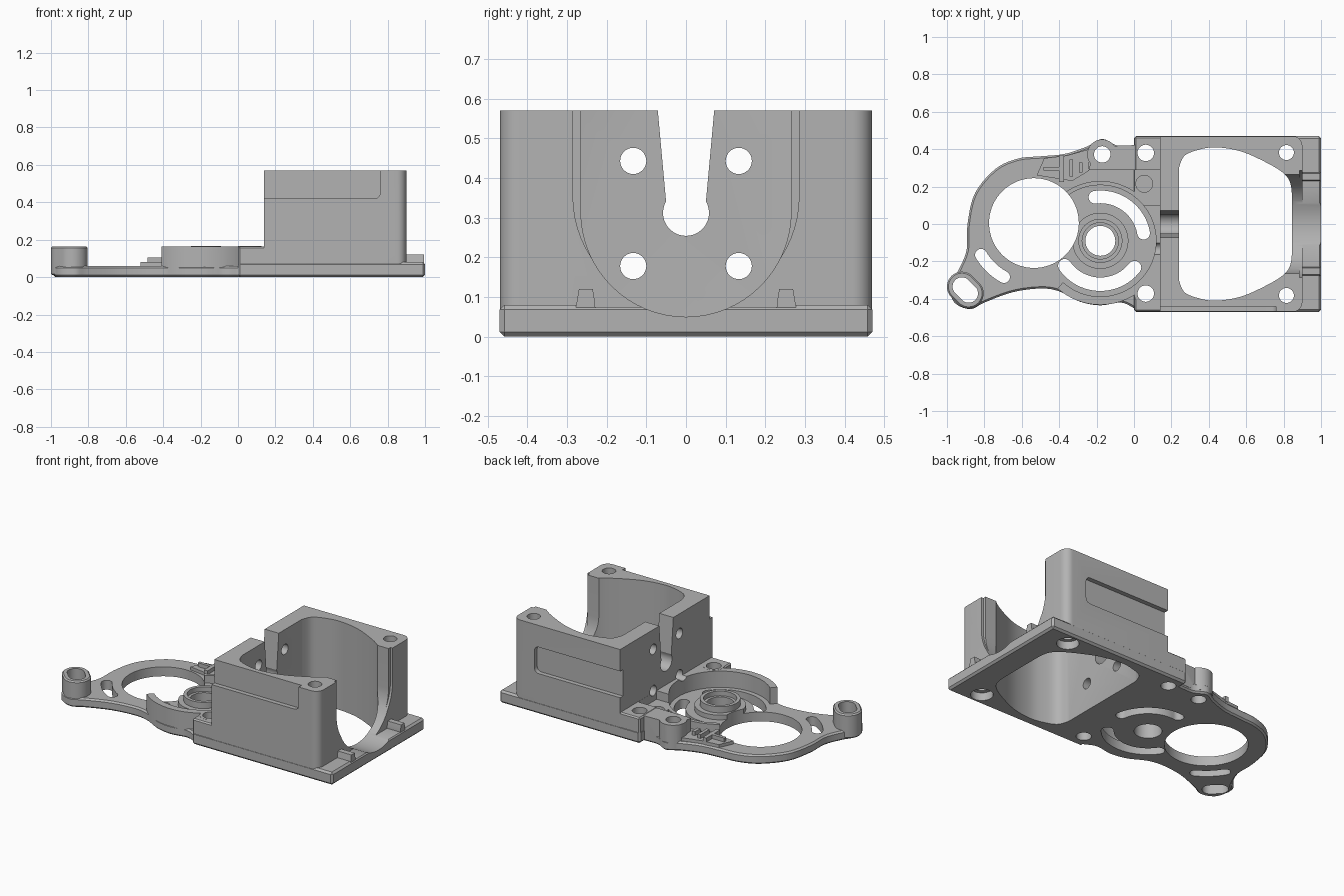
import bpy, bmesh
from math import sin, cos, radians, pi
from mathutils import Vector

if "Cube" in bpy.data.objects:
    bpy.data.objects.remove(bpy.data.objects["Cube"], do_unlink=True)

grey = bpy.data.materials.new("cast_grey")
grey.use_nodes = True
grey.diffuse_color = (0.45, 0.45, 0.45, 1)
grey.node_tree.nodes["Principled BSDF"].inputs["Base Color"].default_value = (0.45, 0.45, 0.45, 1)


# 2D outline helpers
def arc(cx, cy, r, a0, a1, n=24):
    return [(cx + r * cos(radians(a0 + (a1 - a0) * i / n)),
             cy + r * sin(radians(a0 + (a1 - a0) * i / n))) for i in range(n + 1)]


def circle(cx, cy, r, n=48):
    return arc(cx, cy, r, 0, 360, n)[:-1]


def rect(x0, y0, x1, y1):
    return [(x0, y0), (x1, y0), (x1, y1), (x0, y1)]


def fan(cx, cy, r, a0, a1):
    return [(cx, cy)] + arc(cx, cy, r, a0, a1, 40)


def arc_slot(cx, cy, r, w, a0, a1):
    """Curved slot with round ends."""
    end = (cx + r * cos(radians(a1)), cy + r * sin(radians(a1)))
    start = (cx + r * cos(radians(a0)), cy + r * sin(radians(a0)))
    return (arc(cx, cy, r + w, a0, a1) + arc(*end, w, a1, a1 + 180, 10)[1:-1]
            + arc(cx, cy, r - w, a1, a0) + arc(*start, w, a0 + 180, a0 + 360, 10)[1:-1])


def capsule(cx, cy, d, r):
    """Slanted round-ended slot, running down to the right."""
    return arc(cx + d, cy - d, r, -135, 45) + arc(cx - d, cy + d, r, 45, 225)


def smooth(pts, n=5):
    """Open Catmull-Rom curve through the points."""
    p = [Vector(q) for q in [pts[0]] + pts + [pts[-1]]]
    out = []
    for a, b, c, d in zip(p, p[1:], p[2:], p[3:]):
        for i in range(n):
            t = i / n
            v = 0.5 * (2 * b + (c - a) * t + (2 * a - 5 * b + 4 * c - d) * t ** 2
                       + (3 * b - a - 3 * c + d) * t ** 3)
            out.append(tuple(v))
    return out + [pts[-1]]


# Solid helpers
AXES = {"z": lambda u, v, w: (u, v, w),
        "x": lambda u, v, w: (w, u, v),
        "y": lambda u, v, w: (u, w, v)}


def prism(name, pts, lo, hi, axis="z", bevel=0):
    bm = bmesh.new()
    place = AXES[axis]
    face = bm.faces.new([bm.verts.new(place(u, v, lo)) for u, v in pts])
    ext = bmesh.ops.extrude_face_region(bm, geom=[face])
    verts = [g for g in ext["geom"] if isinstance(g, bmesh.types.BMVert)]
    bmesh.ops.translate(bm, verts=verts, vec=place(0, 0, hi - lo))
    bmesh.ops.recalc_face_normals(bm, faces=bm.faces)
    mesh = bpy.data.meshes.new(name)
    bm.to_mesh(mesh)
    bm.free()
    mesh.materials.append(grey)
    ob = bpy.data.objects.new(name, mesh)
    bpy.context.collection.objects.link(ob)
    if bevel:
        mod = ob.modifiers.new("edge", "BEVEL")
        mod.width, mod.segments, mod.angle_limit = bevel, 1, radians(60)
        apply(ob, mod)
    return ob


def apply(ob, mod):
    with bpy.context.temp_override(object=ob, active_object=ob):
        bpy.ops.object.modifier_apply(modifier=mod.name)


def combine(op, pts, lo, hi, axis="z", bevel=0):
    tool = prism("tool", pts, lo, hi, axis, bevel)
    mod = body.modifiers.new("shape", "BOOLEAN")
    mod.operation, mod.solver, mod.object = op, "EXACT", tool
    apply(body, mod)
    bpy.data.objects.remove(tool, do_unlink=True)


def add(*args, **kw):
    combine("UNION", *args, **kw)


def cut(*args, **kw):
    combine("DIFFERENCE", *args, **kw)


HUB = (-0.18, -0.09)
RING = (-0.535, 0.005)
TOP = 0.165

# Thin bracket plate: lower edge, lug, ring and upper edge
outline = smooth([(0, -0.45), (-0.07, -0.42), (-0.18, -0.435), (-0.29, -0.415), (-0.4, -0.36),
                  (-0.5, -0.345), (-0.65, -0.365), (-0.8, -0.42), (-0.875, -0.455), (-0.96, -0.42),
                  (-0.985, -0.33), (-0.94, -0.25), (-0.895, -0.14), (-0.89, 0.0), (-0.85, 0.165),
                  (-0.74, 0.295), (-0.62, 0.35), (-0.5, 0.362), (-0.37, 0.375), (-0.25, 0.415),
                  (-0.17, 0.455), (-0.09, 0.42), (0, 0.42)])
body = prism("motor_mount", outline + [(0.1, 0.42), (0.1, -0.45)], 0, 0.06, bevel=0.01)

# Base flange, hub wall and rear rim
add(rect(0, -0.47, 1, 0.47), 0, 0.08, bevel=0.012)
add(rect(0.002, -0.468, 0.2, 0.468), 0.03, TOP, bevel=0.008)
add(fan(*HUB, 0.342, 228, 365), 0.02, TOP)
add(fan(*HUB, 0.32, 0, 140), 0.02, 0.11)
add([(-0.24, 0.29), (0.1, 0.29), (0.1, 0.425), (-0.1, 0.418), (-0.22, 0.4)], 0.02, TOP - 0.002)
add(circle(-0.17, 0.372, 0.08), 0.02, TOP + 0.001)
cut([(-0.3, 0.1), (0.139, 0.1), (0.139, 0.288), (-0.3, 0.288)], 0.11, 0.3)
cut(circle(*HUB, 0.298, 64), 0.06, 0.3)
add(circle(0.063, -0.372, 0.062), 0.02, TOP + 0.001)

# Hub collar and lips around it
for radius, height in ((0.15, 0.09), (0.118, 0.13)):
    add(circle(*HUB, radius), 0.03, height)

# Raised pad with bar markings
add([(-0.52, 0.26), (-0.48, 0.352), (-0.36, 0.366), (-0.24, 0.40), (-0.24, 0.285), (-0.33, 0.23)],
    0.03, 0.08)
for bar in ((-0.485, 0.285, -0.38, 0.305), (-0.4, 0.225, -0.375, 0.365),
            (-0.345, 0.255, -0.325, 0.345), (-0.295, 0.275, -0.275, 0.33)):
    add(rect(*bar), 0.07, 0.105)

# End lug
add(capsule(-0.902, -0.353, 0.018, 0.08), 0.01, TOP, bevel=0.008)

# Tall housing with rounded outer corners
tall = ([(0.14, 0.469), (0.14, -0.469)] + arc(0.85, -0.419, 0.05, -90, 0, 8)
        + arc(0.85, 0.419, 0.05, 0, 90, 8))
add(tall, 0.04, 0.57)

# Small ribs on the open end of the flange
for s in (-1, 1):
    add([(s * 0.22, 0.03), (s * 0.285, 0.03), (s * 0.27, 0.12), (s * 0.235, 0.12)], 0.85, 0.995, "x")

# Cavity through the housing
half = smooth([(0.24, 0.3), (0.27, 0.365), (0.35, 0.398), (0.44, 0.41), (0.565, 0.39),
               (0.685, 0.34), (0.795, 0.275), (0.838, 0.21), (0.845, 0.1)])
cut(half + [(x, -y) for x, y in reversed(half)], -0.1, 0.7)


# U-shaped opening at the end, with a wider outer step
def u_shape(w, bottom):
    return [(w, 0.7), (-w, 0.7)] + arc(0, bottom + w, w, 180, 360, 32)


cut(u_shape(0.265, 0.05), 0.7, 1.1, "x")
cut(u_shape(0.285, 0.07), 0.885, 1.1, "x")
cut(rect(-0.23, 0.075, 0.23, 0.3), 0.9, 1.1, "x")

# Keyhole slot and four screw holes in the inner wall
cut([(0.072, 0.58), (-0.072, 0.58)] + arc(0, 0.312, 0.058, 150, 390, 24), 0.1, 0.3, "x")
for y in (-0.133, 0.133):
    for z in (0.178, 0.443):
        cut(circle(y, z, 0.033, 32), 0.1, 0.3, "x")

# Side recesses: open step on the front, closed groove on the back
cut([(0.1, 0.6), (0.1, 0.42)] + arc(0.73, 0.45, 0.03, -90, 0, 6) + [(0.76, 0.6)], -0.5, -0.44, "y")
cut([(0.1, 0.43), (0.1, 0.26)] + arc(0.72, 0.29, 0.03, -90, 0, 6) + arc(0.72, 0.4, 0.03, 0, 90, 6),
    0.44, 0.5, "y")

# Vertical holes and slots
cut(circle(*RING, 0.24, 72), -0.1, 0.4)
cut(circle(*HUB, 0.08), -0.1, 0.4)
cut(circle(*HUB, 0.097), 0.1, 0.4)
cut(arc_slot(*HUB, 0.235, 0.034, 10, 97), -0.1, 0.4)
cut(arc_slot(*HUB, 0.232, 0.036, 215, 322), -0.1, 0.4)
cut(arc_slot(*RING, 0.33, 0.032, 211, 241), -0.1, 0.4)
cut(capsule(-0.902, -0.353, 0.018, 0.05), -0.1, 0.4)
for x, y in ((-0.17, 0.372), (0.063, 0.38), (0.063, -0.372)):
    cut(circle(x, y, 0.044, 32), -0.1, 0.4)
cut(circle(0.055, 0.215, 0.045, 32), 0.04, 0.139)
for y in (-0.382, 0.382):
    cut(circle(0.815, y, 0.04, 32), -0.1, 0.7)
    cut(circle(0.815, y, 0.065, 32), -0.1, 0.05)

# Smooth curved walls, keep machined edges crisp
bpy.ops.object.select_all(action="DESELECT")
body.select_set(True)
bpy.context.view_layer.objects.active = body
bpy.ops.object.shade_smooth_by_angle(angle=radians(30))
